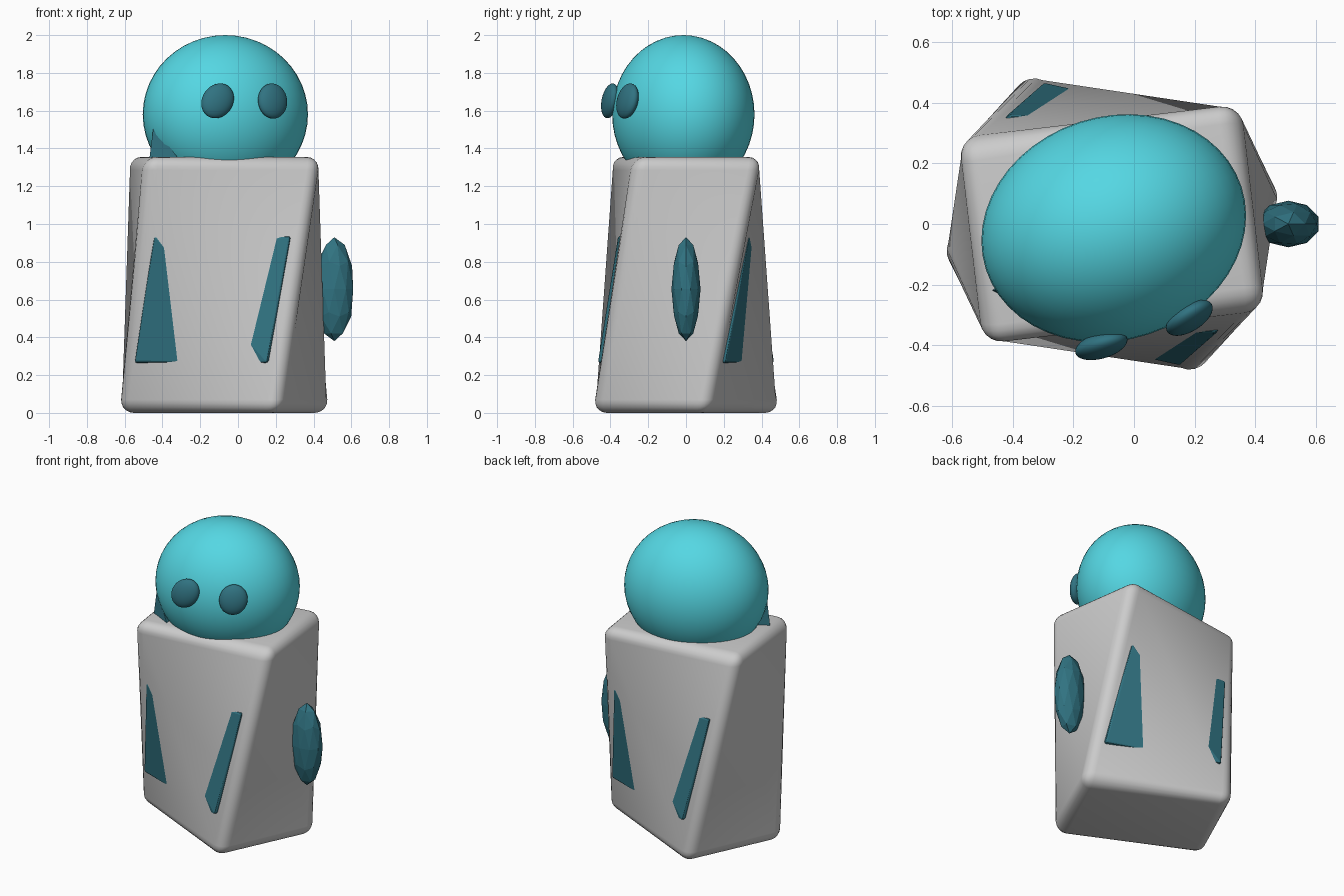
import bpy, bmesh, math
from math import radians as rad
from mathutils import Matrix, Vector, Euler

if "Cube" in bpy.data.objects:
    bpy.data.objects.remove(bpy.data.objects["Cube"])

CX = -0.073  # axis of the twisted body


def material(name, rgb):
    m = bpy.data.materials.new(name)
    m.diffuse_color = (*rgb, 1)
    m.use_nodes = True
    m.node_tree.nodes["Principled BSDF"].inputs["Base Color"].default_value = m.diffuse_color
    return m


CYAN = material("cyan", (0.09, 0.68, 0.77))
TEAL = material("dark_teal", (0.03, 0.17, 0.22))


def finish(name, bm, mat=None, smooth=None):
    bmesh.ops.recalc_face_normals(bm, faces=bm.faces[:])
    me = bpy.data.meshes.new(name)
    bm.to_mesh(me)
    bm.free()
    ob = bpy.data.objects.new(name, me)
    bpy.context.collection.objects.link(ob)
    if mat:
        me.materials.append(mat)
    if smooth:
        bpy.ops.object.select_all(action='DESELECT')
        ob.select_set(True)
        bpy.context.view_layer.objects.active = ob
        bpy.ops.object.shade_smooth_by_angle(angle=rad(smooth))
    return ob


def twisted_box(name, hx, hy, z0, z1, a0, a1, r, seg, taper=1.0, mat=None, smooth=None):
    """Rounded box whose section turns from angle a0 to a1 going up."""
    bm = bmesh.new()
    bmesh.ops.create_cube(bm, size=1)
    for v in bm.verts:
        v.co = (v.co.x * 2 * hx, v.co.y * 2 * hy, z0 + (v.co.z + 0.5) * (z1 - z0))
    bmesh.ops.bevel(bm, geom=bm.edges[:], offset=r, segments=seg, profile=0.5, affect='EDGES')
    for v in bm.verts:
        t = (v.co.z - z0) / (z1 - z0)
        s = 1 + (taper - 1) * t
        p = Matrix.Rotation(rad(a0 + (a1 - a0) * t), 3, 'Z') @ Vector((v.co.x * s, v.co.y * s, v.co.z))
        v.co = p + Vector((CX, 0, 0))
    bmesh.ops.triangulate(bm, faces=bm.faces[:], quad_method='SHORT_EDGE')
    return finish(name, bm, mat, smooth)


def ellipsoid(name, loc, radii, rot=(0, 0, 0), mat=None, low=False):
    bm = bmesh.new()
    if low:
        bmesh.ops.create_icosphere(bm, subdivisions=2, radius=1)
    else:
        bmesh.ops.create_uvsphere(bm, u_segments=48, v_segments=24, radius=1)
    m = (Matrix.Translation(loc) @ Euler([rad(a) for a in rot]).to_matrix().to_4x4()
         @ Matrix.Diagonal((*radii, 1)))
    bmesh.ops.transform(bm, matrix=m, verts=bm.verts[:])
    return finish(name, bm, mat, None if low else 60)


# twisted body, and the inner block whose corners show as strips
twisted_box("body", 0.47, 0.343, 0, 1.355, -25.5, 8.5, 0.07, 5, smooth=40)
twisted_box("corner_strips", 0.375, 0.362, 0.265, 0.935, -20.4, -1.6, 0.012, 2, 0.965, TEAL)

# head and eyes
ellipsoid("head", (-0.067, -0.014, 1.58), (0.444, 0.369, 0.42), (0, 0, 18), CYAN)
ellipsoid("left_eye", (-0.108, -0.402, 1.652), (0.082, 0.041, 0.099), (-10, 38, 8), TEAL)
ellipsoid("right_eye", (0.183, -0.31, 1.651), (0.086, 0.041, 0.095), (-12, 15, 28), TEAL)

# faceted side arm
ellipsoid("side_arm", (0.51, 0, 0.655), (0.105, 0.077, 0.275), mat=TEAL, low=True)

# small spike beside the neck
bm = bmesh.new()
pts = [(-0.475, -0.22, 1.3), (-0.28, -0.32, 1.3), (-0.3, -0.1, 1.3), (-0.447, -0.218, 1.52)]
for p in pts:
    bm.verts.new(p)
bmesh.ops.convex_hull(bm, input=bm.verts[:])
finish("neck_spike", bm, TEAL)
